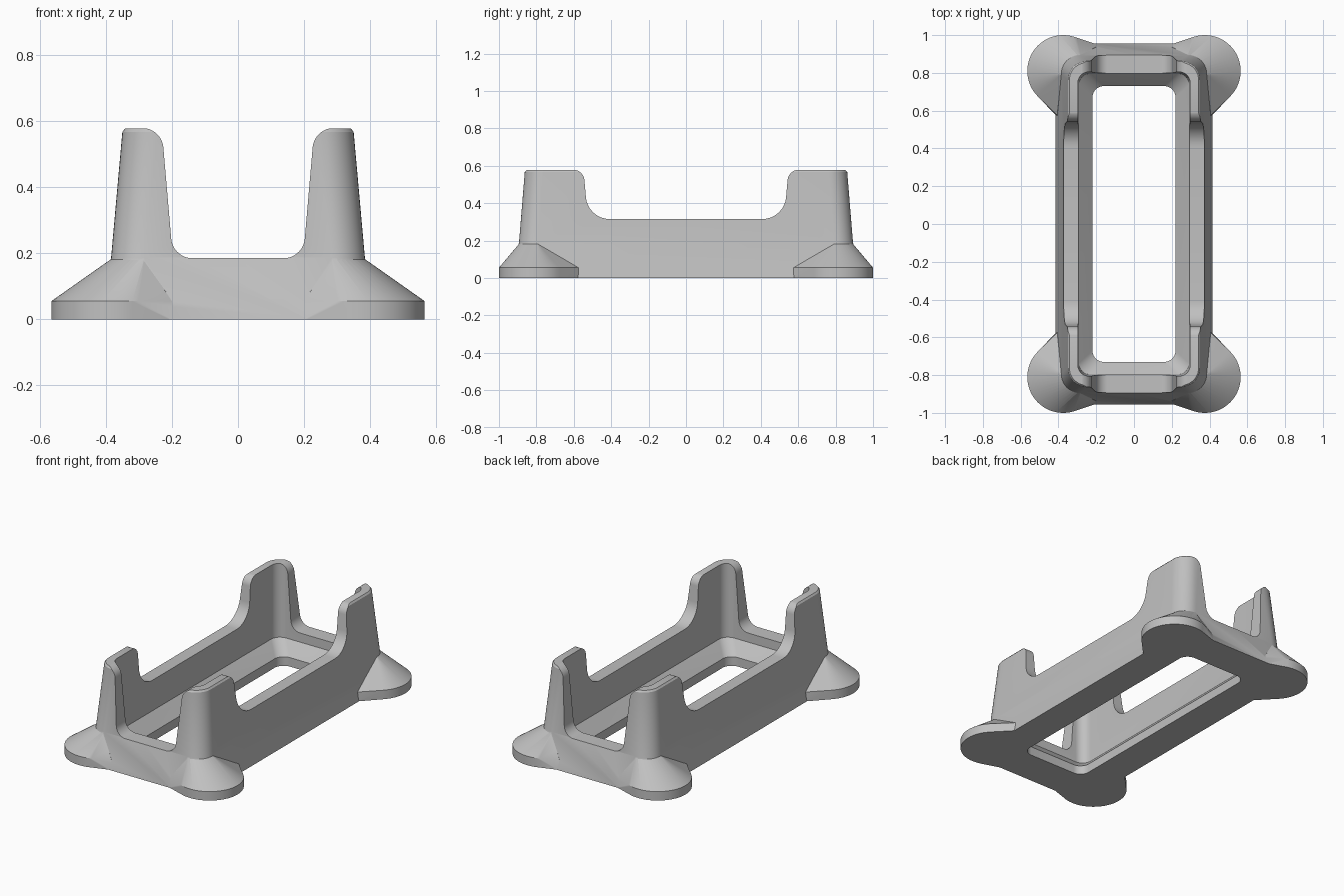
import bpy, bmesh, math
from mathutils import Vector
from mathutils.geometry import interpolate_bezier

cube = bpy.data.objects.get("Cube")
if cube:
    bpy.data.objects.remove(cube, do_unlink=True)

grey = bpy.data.materials.new("plain grey")
grey.use_nodes = True
colour = (0.53, 0.53, 0.53, 1)
grey.diffuse_color = colour
grey.node_tree.nodes["Principled BSDF"].inputs["Base Color"].default_value = colour


def make_object(name, bm):
    bmesh.ops.recalc_face_normals(bm, faces=bm.faces)
    mesh = bpy.data.meshes.new(name)
    bm.to_mesh(mesh)
    bm.free()
    mesh.materials.append(grey)
    obj = bpy.data.objects.new(name, mesh)
    bpy.context.collection.objects.link(obj)
    return obj


def arc(cx, cy, r, start, sweep, steps):
    angles = [math.radians(start + sweep * i / steps) for i in range(steps + 1)]
    return [(cx + r * math.cos(a), cy + r * math.sin(a)) for a in angles]


def rounded_rect(hx, hy, r):
    points = []
    for sx, sy, start in ((1, 1, 0), (-1, 1, 90), (-1, -1, 180), (1, -1, 270)):
        points += arc(sx * (hx - r), sy * (hy - r), r, start, 90, 10)
    return points


def loft(name, rings):
    """Solid through rounded rectangles given as half x, half y, radius, z."""
    bm = bmesh.new()
    loops = [[bm.verts.new((x, y, z)) for x, y in rounded_rect(hx, hy, r)]
             for hx, hy, r, z in rings]
    for low, high in zip(loops, loops[1:]):
        for i in range(len(low)):
            j = (i + 1) % len(low)
            bm.faces.new((low[i], low[j], high[j], high[i]))
    bm.faces.new(loops[0][::-1])
    bm.faces.new(loops[-1])
    return make_object(name, bm)


def notch(name, corners, along_x):
    """Cutter with a mirrored profile; corners are across, height, rounding."""
    path = [Vector((a, z, 0)) for a, z, d in corners]
    half = []
    for i, p in enumerate(path):
        d = corners[i][2]
        if d == 0:
            half.append(p)
            continue
        u = (path[i - 1] - p).normalized() * d
        v = (path[i + 1] - p).normalized() * d
        half += interpolate_bezier(p + u, p + u * 0.45, p + v * 0.45, p + v, 10)
    outline = half + [Vector((-p.x, p.y, 0)) for p in reversed(half)]
    bm = bmesh.new()
    ends = []
    for s in (-1.2, 1.2):
        ends.append([bm.verts.new((s, p.x, p.y) if along_x else (p.x, s, p.y))
                     for p in outline])
    for i in range(len(outline)):
        j = (i + 1) % len(outline)
        bm.faces.new((ends[0][i], ends[0][j], ends[1][j], ends[1][i]))
    bm.faces.new(ends[0])
    bm.faces.new(ends[1])
    return make_object(name, bm)


def corner_foot(name, sx, sy):
    """Round pad whose upper side slopes up to the corner of the wall."""
    points = [(x, y, z) for x, y in arc(0.375, 0.81, 0.19, 0, 360, 64)[:-1]
              for z in (0, 0.055)]
    points += [(0.413, 0.575, 0), (0.407, 0.575, 0.055),
               (0.2, 0.952, 0), (0.2, 0.938, 0.055)]
    points += [(x, y, 0.183) for x, y in arc(0.284, 0.793, 0.099, 0, 90, 12)]
    bm = bmesh.new()
    for x, y, z in points:
        bm.verts.new((x * sx, y * sy, z))
    result = bmesh.ops.convex_hull(bm, input=bm.verts)
    spare = [g for g in result["geom_interior"] if isinstance(g, bmesh.types.BMVert)]
    bmesh.ops.delete(bm, geom=spare, context="VERTS")
    bmesh.ops.dissolve_limit(bm, angle_limit=0.002, verts=bm.verts, edges=bm.edges)
    return make_object(name, bm)


def combine(target, tool, operation):
    mod = target.modifiers.new("combine", "BOOLEAN")
    mod.operation = operation
    mod.solver = "EXACT"
    mod.object = tool
    bpy.context.view_layer.objects.active = target
    bpy.ops.object.modifier_apply(modifier=mod.name)
    bpy.data.objects.remove(tool, do_unlink=True)


# Tapered outer body with a flared base
body = loft("holder_frame", [(0.415, 0.955, 0.12, 0), (0.384, 0.893, 0.1, 0.187),
                             (0.35, 0.862, 0.1, 0.567), (0.342, 0.854, 0.092, 0.577)])

# Four spreading feet
for sx in (-1, 1):
    for sy in (-1, 1):
        combine(body, corner_foot("foot", sx, sy), "UNION")

# Hollow inside with a sloped ledge and an open floor
hollow = loft("hollow", [(0.22, 0.73, 0.06, -0.1), (0.22, 0.73, 0.06, 0.055),
                         (0.292, 0.797, 0.06, 0.13), (0.3, 0.81, 0.06, 0.8)])
combine(body, hollow, "DIFFERENCE")

# Notches leaving four corner posts
end_notch = notch("end_notch", [(0.0001, 0.185, 0), (0.197, 0.185, 0.058),
                                (0.231, 0.579, 0.058), (0.31, 0.579, 0),
                                (0.31, 0.8, 0)], False)
combine(body, end_notch, "DIFFERENCE")
side_notch = notch("side_notch", [(0.0001, 0.315, 0), (0.525, 0.315, 0.115),
                                  (0.548, 0.579, 0.055), (0.65, 0.579, 0),
                                  (0.65, 0.8, 0)], True)
combine(body, side_notch, "DIFFERENCE")

# Smooth curves, sharp creases
bpy.ops.object.select_all(action="DESELECT")
body.select_set(True)
bpy.context.view_layer.objects.active = body
bpy.ops.object.shade_smooth_by_angle(angle=math.radians(25))
